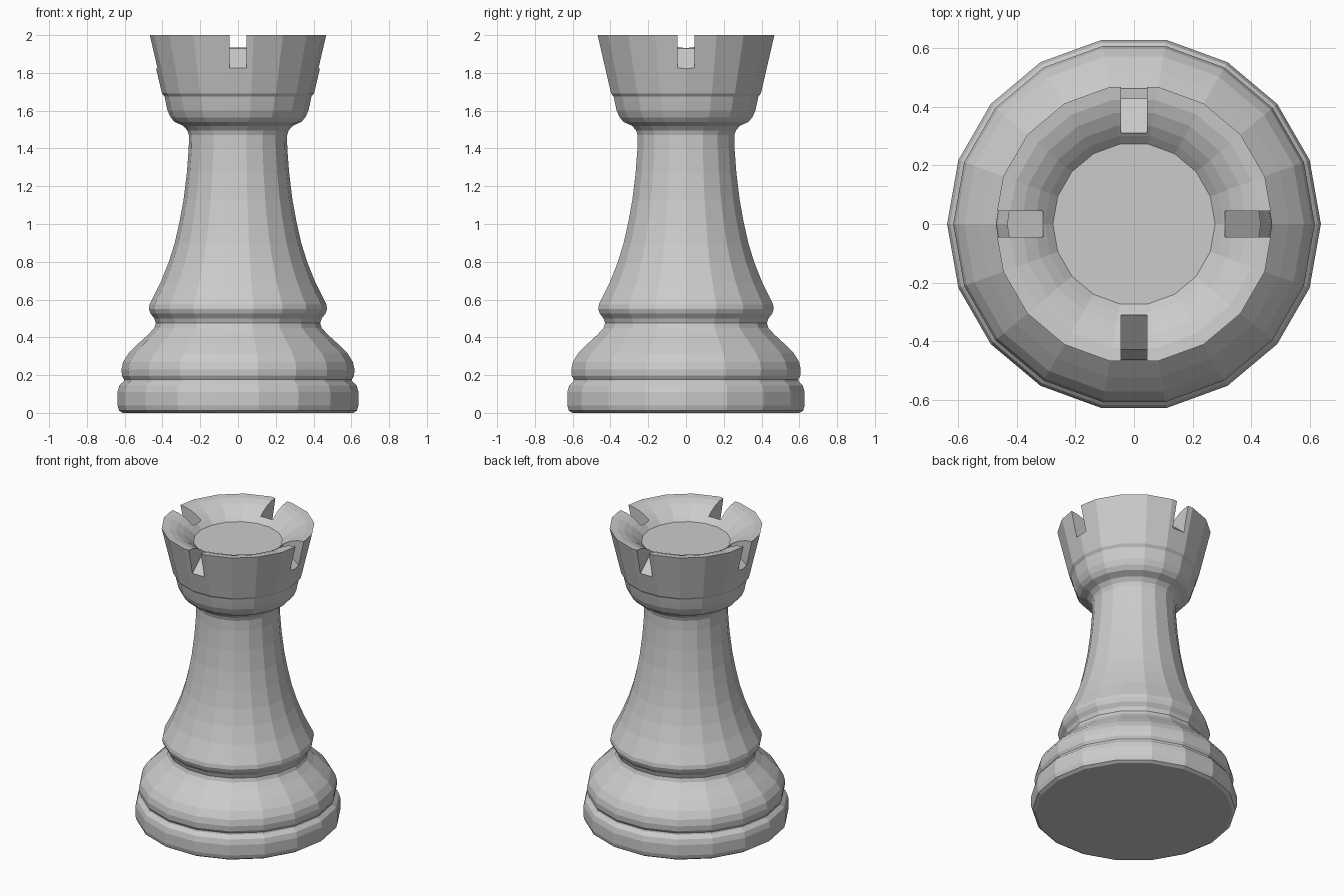
import bpy, bmesh
from math import cos, sin, pi

if "Cube" in bpy.data.objects:
    bpy.data.objects.remove(bpy.data.objects["Cube"])

SIDES = 18


def make_object(name, bm):
    bmesh.ops.recalc_face_normals(bm, faces=bm.faces)
    mesh = bpy.data.meshes.new(name)
    bm.to_mesh(mesh)
    bm.free()
    obj = bpy.data.objects.new(name, mesh)
    bpy.context.collection.objects.link(obj)
    return obj


def lathe(name, profile):
    """Closed solid turned around z from (radius, height) points."""
    bm = bmesh.new()
    rings = [[bm.verts.new((r * cos(2 * pi * i / SIDES), r * sin(2 * pi * i / SIDES), z))
              for i in range(SIDES)] for r, z in profile]
    for a, b in zip(rings, rings[1:]):
        for i in range(SIDES):
            j = (i + 1) % SIDES
            bm.faces.new((a[i], a[j], b[j], b[i]))
    bm.faces.new(rings[0][::-1])
    bm.faces.new(rings[-1])
    return make_object(name, bm)


def slot_cutters(name, profile, half_width):
    """Four prisms pointing outwards, one per compass direction."""
    bm = bmesh.new()
    for k in range(4):
        c, s = cos(k * pi / 2), sin(k * pi / 2)
        ends = [[bm.verts.new((r * c - w * s, r * s + w * c, z)) for r, z in profile]
                for w in (-half_width, half_width)]
        bm.faces.new(ends[0])
        bm.faces.new(ends[1][::-1])
        for i in range(len(profile)):
            j = (i + 1) % len(profile)
            bm.faces.new((ends[0][i], ends[1][i], ends[1][j], ends[0][j]))
    return make_object(name, bm)


# Outline from the underside up to the rim, then down into the bowl
foot = [(0.61, 0), (0.63, 0.012), (0.638, 0.04), (0.638, 0.11), (0.628, 0.145), (0.605, 0.167)]
lower_body = [(0.603, 0.177), (0.614, 0.195), (0.617, 0.23), (0.608, 0.27), (0.58, 0.315),
              (0.53, 0.365), (0.475, 0.415), (0.443, 0.45), (0.435, 0.475)]
collar = [(0.443, 0.50), (0.463, 0.525), (0.472, 0.55), (0.468, 0.575), (0.45, 0.61)]
shaft = [(0.41, 0.69), (0.366, 0.80), (0.335, 0.90), (0.31, 1.01), (0.288, 1.13),
         (0.271, 1.27), (0.261, 1.40), (0.26, 1.47)]
head = [(0.268, 1.495), (0.29, 1.52), (0.335, 1.54), (0.357, 1.565), (0.373, 1.60),
        (0.383, 1.645), (0.389, 1.675), (0.403, 1.692), (0.475, 2.0)]
bowl = [(0.43, 1.995), (0.385, 1.98), (0.34, 1.955), (0.305, 1.927), (0.277, 1.90)]
rook = lathe("rook", foot + lower_body + collar + shaft + head + bowl)

# Battlement slots with floors sloping down and outwards
cutters = slot_cutters("slot_cutters", [(0.31, 1.93), (0.6, 1.675), (0.6, 2.1), (0.31, 2.1)], 0.045)
cutters.hide_render = True
cutters.hide_viewport = True
cut = rook.modifiers.new("slots", 'BOOLEAN')
cut.operation = 'DIFFERENCE'
cut.solver = 'EXACT'
cut.object = cutters
